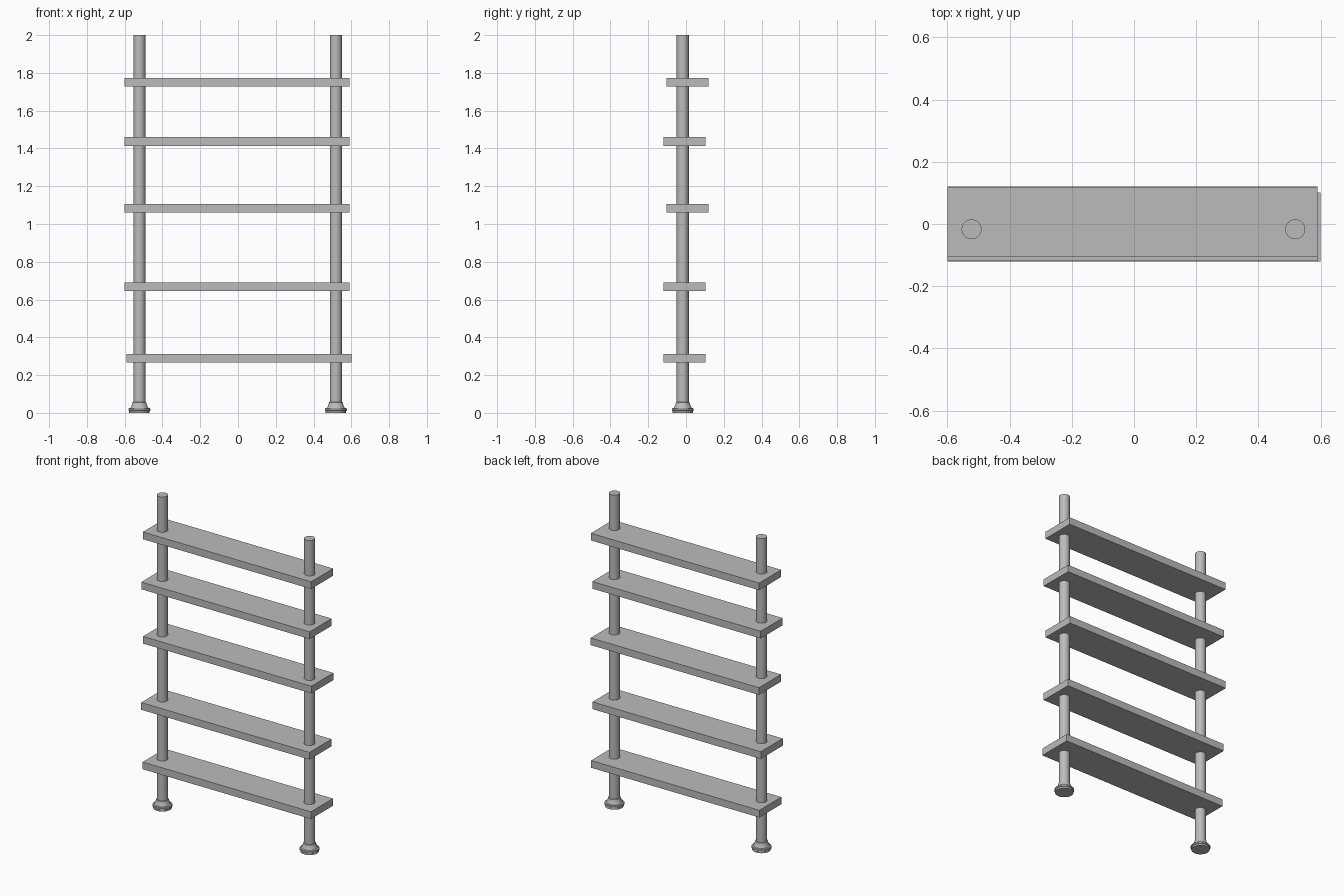
import bpy
import bmesh
from math import cos, sin, tau, radians

cube = bpy.data.objects.get("Cube")
if cube:
    bpy.data.objects.remove(cube, do_unlink=True)

# Single grey finish
grey = bpy.data.materials.new("plain grey")
grey.use_nodes = True
colour = (0.5, 0.5, 0.5, 1)
grey.diffuse_color = colour
grey.node_tree.nodes["Principled BSDF"].inputs["Base Color"].default_value = colour


def add_object(name, bm, location):
    bmesh.ops.recalc_face_normals(bm, faces=bm.faces)
    mesh = bpy.data.meshes.new(name)
    bm.to_mesh(mesh)
    bm.free()
    mesh.materials.append(grey)
    obj = bpy.data.objects.new(name, mesh)
    obj.location = location
    bpy.context.collection.objects.link(obj)
    return obj


def add_shelf(name, x, y, z):
    bm = bmesh.new()
    bmesh.ops.create_cube(bm, size=1)
    bmesh.ops.scale(bm, vec=(1.19, 0.222, 0.046), verts=bm.verts)
    return add_object(name, bm, (x, y, z))


def add_turned(name, profile, location, sides=32):
    """Closed solid of revolution from (radius, height) points."""
    bm = bmesh.new()
    rings = [[bm.verts.new((r * cos(tau * i / sides), r * sin(tau * i / sides), z))
              for i in range(sides)] for r, z in profile]
    for low, high in zip(rings, rings[1:]):
        for i in range(sides):
            j = (i + 1) % sides
            bm.faces.new((low[i], low[j], high[j], high[i]))
    bm.faces.new(rings[0])
    bm.faces.new(rings[-1])
    obj = add_object(name, bm, location)
    bpy.ops.object.select_all(action="DESELECT")
    obj.select_set(True)
    bpy.context.view_layer.objects.active = obj
    bpy.ops.object.shade_smooth_by_angle(angle=radians(35))
    return obj


# Shelves, each fitted slightly off centre
shelves = {
    "bottom_shelf": (0.005, -0.009, 0.29),
    "lower_shelf": (-0.005, -0.009, 0.667),
    "middle_shelf": (-0.005, 0.009, 1.083),
    "upper_shelf": (-0.005, -0.008, 1.437),
    "top_shelf": (-0.005, 0.007, 1.751),
}
for name, place in shelves.items():
    add_shelf(name, *place)

# Posts standing on turned feet
post = [(0.032, 0.04), (0.032, 2)]
foot = [(0.054, 0), (0.054, 0.01), (0.058, 0.013), (0.058, 0.021), (0.055, 0.025),
        (0.047, 0.027), (0.044, 0.032), (0.038, 0.048), (0.036, 0.056), (0.032, 0.058)]
for side, x in (("right", -0.522), ("left", 0.518)):
    add_turned(side + "_post", post, (x, -0.017, 0))
    add_turned(side + "_foot", foot, (x, -0.017, 0))
